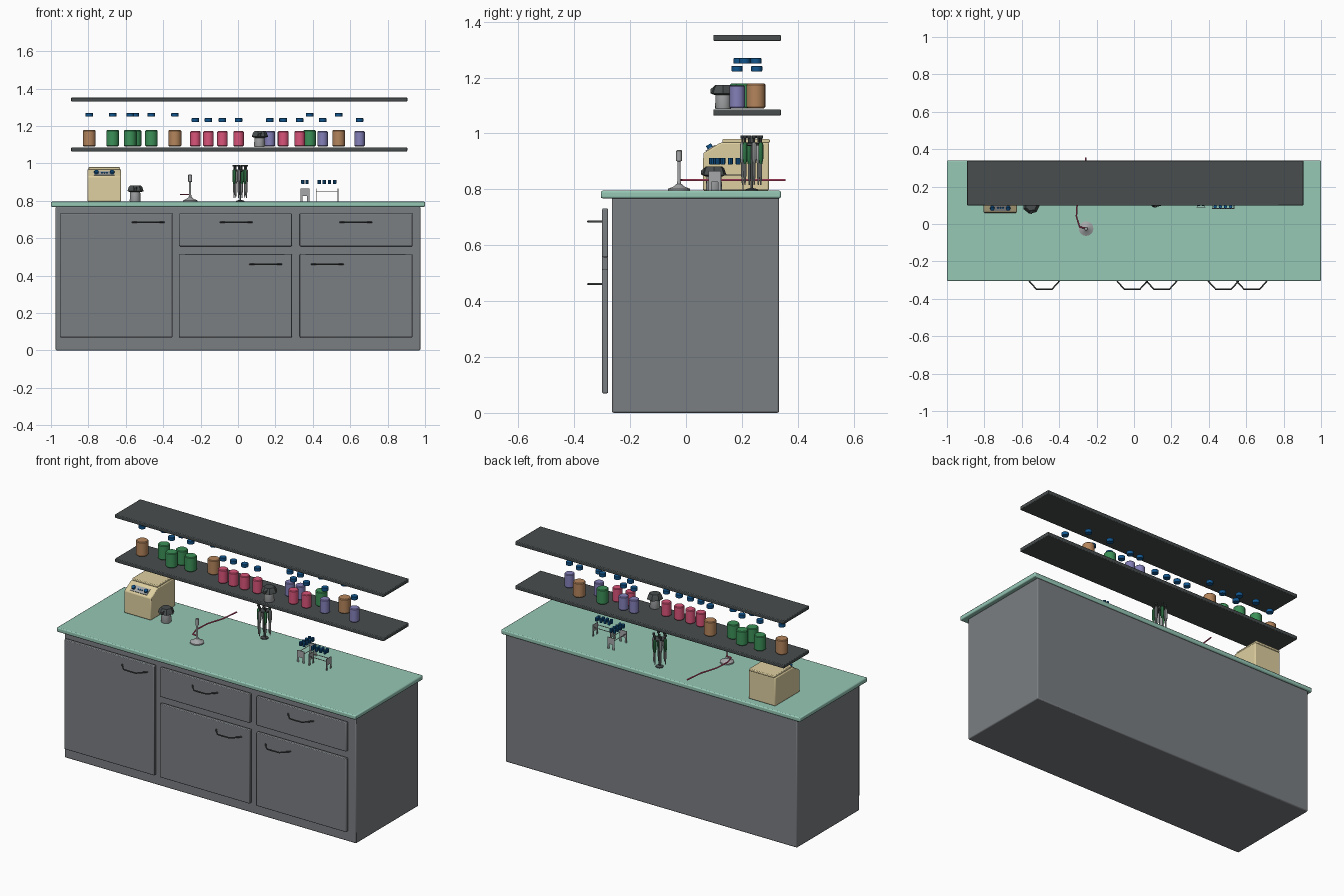
import bpy, bmesh, math
from mathutils import Vector

if "Cube" in bpy.data.objects:
    bpy.data.objects.remove(bpy.data.objects["Cube"])


def material(name, r, g, b):
    m = bpy.data.materials.new(name)
    lin = [(c / 255 / 12.92 if c < 10 else ((c / 255 + 0.055) / 1.055) ** 2.4) for c in (r, g, b)]
    m.diffuse_color = (*lin, 1)
    m.use_nodes = True
    m.node_tree.nodes["Principled BSDF"].inputs["Base Color"].default_value = m.diffuse_color
    return m


MINT = material("mint worktop", 150, 200, 182)
STEEL = material("cabinet grey", 122, 126, 130)
DARK = material("charcoal", 72, 77, 77)
CREAM = material("cream", 222, 207, 160)
PINK = material("pink", 218, 84, 122)
GREEN = material("green", 60, 145, 88)
PURPLE = material("purple", 132, 128, 185)
BROWN = material("brown", 180, 133, 92)
BLUE = material("blue", 18, 88, 146)
PALE = material("pale grey", 165, 167, 168)


def finish(bm, name, mat, bevel=0.0, smooth=True):
    bmesh.ops.recalc_face_normals(bm, faces=bm.faces)
    me = bpy.data.meshes.new(name)
    bm.to_mesh(me)
    bm.free()
    me.materials.append(mat)
    ob = bpy.data.objects.new(name, me)
    bpy.context.collection.objects.link(ob)
    if bevel:
        mod = ob.modifiers.new("bevel", 'BEVEL')
        mod.width = bevel
        mod.segments = 2
    if smooth:
        bpy.context.view_layer.objects.active = ob
        ob.select_set(True)
        bpy.ops.object.shade_smooth_by_angle(angle=math.radians(35))
        ob.select_set(False)
    return ob


def box(name, mat, x, y, z, bevel=0.0):
    """Box from (min, max) pairs."""
    bm = bmesh.new()
    bmesh.ops.create_cube(bm, size=1)
    for v in bm.verts:
        v.co = [(a + b) / 2 + c * (b - a) for (a, b), c in zip((x, y, z), v.co)]
    return finish(bm, name, mat, bevel)


def lathe(name, mat, x, y, profile, sides=16):
    """Closed turned solid from (radius, z) points, bottom to top."""
    bm = bmesh.new()
    rings = [[bm.verts.new((x + r * math.cos(2 * math.pi * i / sides),
                            y + r * math.sin(2 * math.pi * i / sides), z))
              for i in range(sides)] for r, z in profile]
    for a, b in zip(rings, rings[1:]):
        for i in range(sides):
            j = (i + 1) % sides
            bm.faces.new((a[i], a[j], b[j], b[i]))
    bm.faces.new(rings[0])
    bm.faces.new(rings[-1])
    return finish(bm, name, mat)


def prism(name, mat, points, offset, bevel=0.0):
    """Polygon extruded along an offset."""
    bm = bmesh.new()
    face = bm.faces.new([bm.verts.new(p) for p in points])
    ext = bmesh.ops.extrude_face_region(bm, geom=[face])
    bmesh.ops.translate(bm, vec=Vector(offset),
                        verts=[g for g in ext["geom"] if isinstance(g, bmesh.types.BMVert)])
    return finish(bm, name, mat, bevel)


def tube(name, mat, points, radius, kind='POLY'):
    cu = bpy.data.curves.new(name, 'CURVE')
    cu.dimensions = '3D'
    cu.bevel_depth = radius
    cu.bevel_resolution = 1
    cu.use_fill_caps = True
    sp = cu.splines.new(kind)
    if kind == 'NURBS':
        sp.use_endpoint_u = True
        sp.order_u = 3
    sp.points.add(len(points) - 1)
    for p, co in zip(sp.points, points):
        p.co = (*co, 1)
    cu.materials.append(mat)
    ob = bpy.data.objects.new(name, cu)
    bpy.context.collection.objects.link(ob)
    return ob


# Cabinet, worktop and shelves
box("cabinet_body", STEEL, (-0.975, 0.975), (-0.265, 0.333), (0, 0.77), 0.006)
box("worktop", MINT, (-1, 1), (-0.305, 0.34), (0.768, 0.795), 0.006)
for name, z in (("lower_shelf", 1.064), ("upper_shelf", 1.331)):
    box(name, DARK, (-0.892, 0.905), (0.098, 0.34), (z, z + 0.022), 0.004)

# Doors and drawers, each with a bent bar handle: x range, z range, handle centre
fronts = {
    "left_door": ((-0.953, -0.35), (0.07, 0.732), (-0.48, 0.685)),
    "middle_drawer": ((-0.315, 0.288), (0.557, 0.732), (-0.01, 0.685)),
    "right_drawer": ((0.33, 0.933), (0.557, 0.732), (0.63, 0.685)),
    "middle_door": ((-0.315, 0.288), (0.07, 0.515), (0.148, 0.461)),
    "right_door": ((0.33, 0.933), (0.07, 0.515), (0.478, 0.461)),
}
for name, (xr, zr, (hx, hz)) in fronts.items():
    box(name, STEEL, xr, (-0.3, -0.279), zr, 0.004)
    tube(name + "_handle", DARK,
         [(hx + dx, y, hz) for dx, y in ((-0.085, -0.298), (-0.075, -0.312), (-0.042, -0.348), (0, -0.35),
                                         (0.042, -0.348), (0.075, -0.312), (0.085, -0.298))], 0.004)

# Jar contents on the lower shelf, with lids above: x, y
jars = {
    "brown": (BROWN, 0.034, 1.25, [(-0.795, 0.22), (-0.337, 0.25), (0.538, 0.25)]),
    "green": (GREEN, 0.033, 1.25, [(-0.67, 0.25), (-0.577, 0.19), (-0.55, 0.25), (-0.463, 0.21), (0.383, 0.25)]),
    "pink": (PINK, 0.028, 1.222, [(-0.228, 0.183), (-0.158, 0.183), (-0.083, 0.183), (0.003, 0.183),
                                  (0.243, 0.183), (0.33, 0.183)]),
    "purple": (PURPLE, 0.028, 1.222, [(0.17, 0.253), (0.24, 0.253), (0.453, 0.183), (0.65, 0.183)]),
}
for name, (mat, r, lid_z, spots) in jars.items():
    top = 1.178 if r > 0.03 else 1.172
    for x, y in spots:
        lathe(name + "_jar", mat, x, y, [(r - 0.005, 1.09), (r, 1.095), (r, top - 0.004), (r - 0.004, top)], 20)
        lathe(name + "_jar_lid", BLUE, x, y, [(0.019, lid_z), (0.02, lid_z + 0.003), (0.02, lid_z + 0.018),
                                              (0.018, lid_z + 0.02)])

# Bench machine: sloped-front case, lid, control panel and buttons
prism("machine_case", CREAM, [(-0.805, y, z) for y, z in
                              ((0.06, 0.796), (0.297, 0.796), (0.297, 0.968), (0.125, 0.968), (0.062, 0.93))],
      (0.18, 0, 0), 0.006)
box("machine_lid", CREAM, (-0.8, -0.63), (0.13, 0.3), (0.966, 0.98), 0.004)


def slope(x, t, lift):
    """Point on the sloped front; t runs up the slope."""
    n = Vector((0, -0.52, 0.855))
    return Vector((x, 0.062 + 0.063 * t, 0.93 + 0.038 * t)) + n * lift


prism("machine_panel", PALE, [slope(x, t, 0.0) for x, t in ((-0.77, 0.15), (-0.66, 0.15), (-0.66, 0.7), (-0.77, 0.7))],
      (0, -0.002, 0.003))
for x, r in ((-0.757, 0.012), (-0.727, 0.005), (-0.714, 0.005), (-0.701, 0.005), (-0.673, 0.012)):
    tube("machine_button", BLUE, [slope(x, 0.42, 0), slope(x, 0.42, 0.016 if r > 0.01 else 0.007)], r)

# Beakers with a dark flared cover, one on the worktop and one on the shelf
for name, x, y, z in (("worktop_beaker", -0.55, 0.1, 0.796), ("shelf_beaker", 0.115, 0.133, 1.087)):
    lathe(name, PALE, x, y, [(0.027, z), (0.029, z + 0.004), (0.027, z + 0.055)], 16)
    lathe(name + "_cover", DARK, x, y, [(0.03, z + 0.05), (0.046, z + 0.056), (0.038, z + 0.078),
                                        (0.03, z + 0.086)], 7)
    prism(name + "_spout", DARK, [(x - 0.012, y - 0.03, z + 0.082), (x + 0.012, y - 0.03, z + 0.082),
                                  (x + 0.004, y - 0.046, z + 0.072), (x - 0.004, y - 0.046, z + 0.072)],
          (0, 0, -0.015))

# Gas burner with its hose
lathe("burner", PALE, -0.256, -0.025, [(0.039, 0.795), (0.039, 0.802), (0.02, 0.81), (0.008, 0.82), (0.006, 0.83),
                                       (0.006, 0.9), (0.01, 0.902), (0.01, 0.938), (0.008, 0.94)])
tube("burner_hose", PINK, [(-0.256, -0.02, 0.834), (-0.29, -0.018, 0.834), (-0.308, 0.04, 0.834),
                           (-0.302, 0.14, 0.834), (-0.27, 0.24, 0.834), (-0.257, 0.356, 0.834)], 0.004, 'NURBS')

# Pipette stand
PX, PY = 0.012, 0.235
lathe("pipette_stand", DARK, PX, PY, [(0.022, 0.795), (0.022, 0.8), (0.005, 0.805), (0.005, 0.955), (0.03, 0.957),
                                      (0.03, 0.965), (0.006, 0.968), (0.006, 0.99)], 12)
for i in range(6):
    a = math.radians(60 * i + 15)
    x, y = PX + 0.034 * math.cos(a), PY + 0.034 * math.sin(a)
    mat = GREEN if i % 2 else PALE
    lathe("pipette_body", mat, x, y, [(0.005, 0.89), (0.009, 0.91), (0.009, 0.96), (0.006, 0.968)], 8)
    lathe("pipette_plunger", DARK, x, y, [(0.004, 0.966), (0.004, 0.982), (0.008, 0.983), (0.008, 0.992)], 8)
    lathe("pipette_tip", PALE, x, y, [(0.002, 0.815), (0.005, 0.85), (0.005, 0.892)], 8)

# Two test tube racks: notched end plates, a thin rail and capped tubes
notched = [(-0.023, 0), (-0.012, 0), (-0.012, 0.03), (0.012, 0.03), (0.012, 0), (0.023, 0), (0.023, 0.07), (-0.023, 0.07)]
for name, cx, cy, along_x in (("front_rack", 0.475, 0.103, True), ("side_rack", 0.358, 0.145, False)):
    def place(u, v, z):
        return (cx + u, cy + v, 0.796 + z) if along_x else (cx + v, cy + u, 0.796 + z)
    for u in (-0.058, 0.058):
        step = (0.003, 0, 0) if along_x else (0, 0.003, 0)
        prism(name + "_end", PALE, [place(u, v, z) for v, z in notched], step)
    for v in (-0.02, 0.02):
        tube(name + "_rail", PALE, [place(-0.058, v, 0.055), place(0.058, v, 0.055)], 0.002)
    for i in range(4):
        for v in (-0.011, 0.011):
            x, y, z = place(-0.041 + 0.0275 * i, v, 0)
            lathe(name + "_cap", BLUE, x, y, [(0.008, z + 0.093), (0.009, z + 0.096), (0.009, z + 0.116)], 8)
